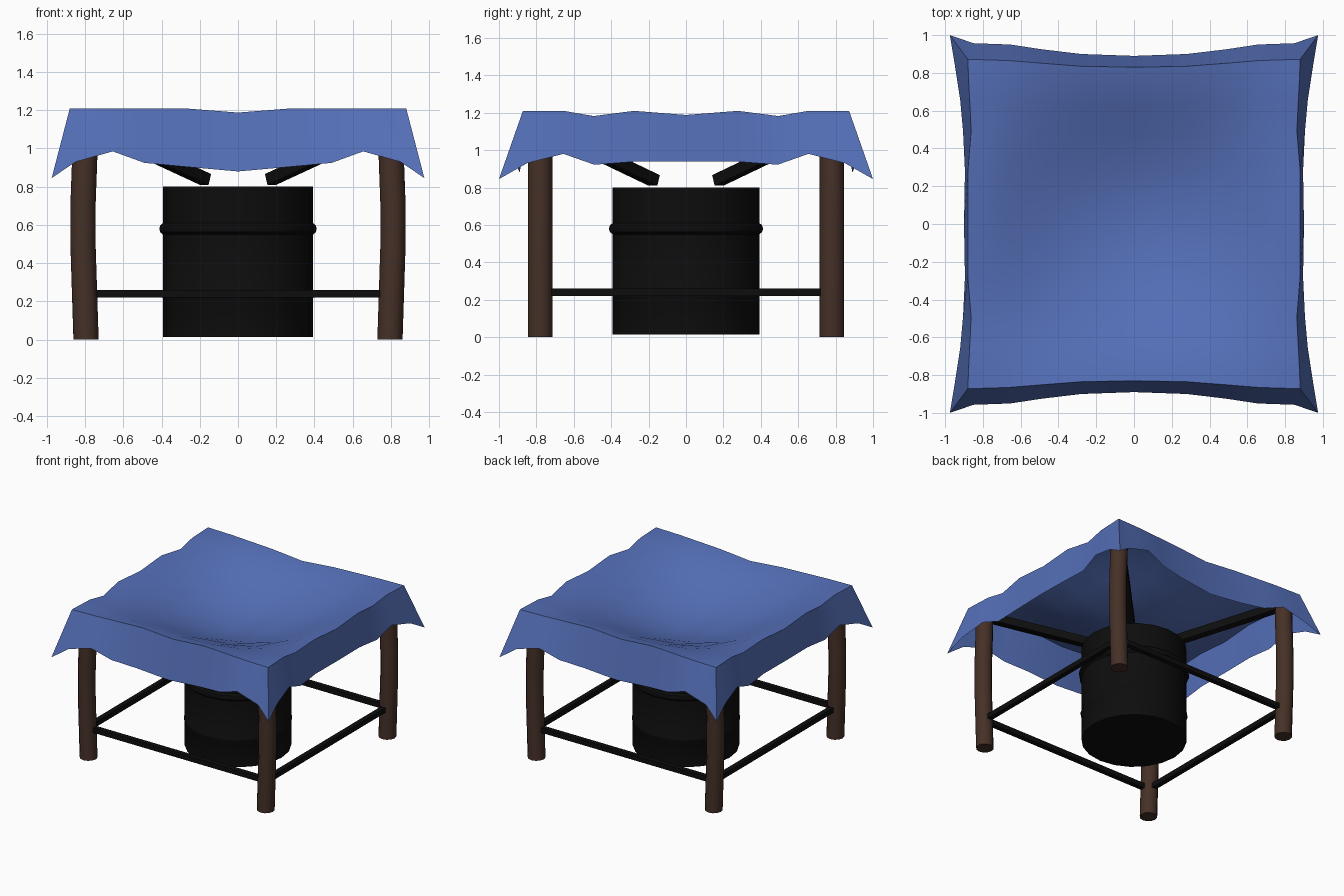
import bpy, bmesh, math
from mathutils import Vector

if "Cube" in bpy.data.objects:
    bpy.data.objects.remove(bpy.data.objects["Cube"])


def material(name, rgb):
    m = bpy.data.materials.new(name)
    m.diffuse_color = (*rgb, 1)
    m.use_nodes = True
    m.node_tree.nodes["Principled BSDF"].inputs["Base Color"].default_value = m.diffuse_color
    return m


BLUE = material("blue_tarp", (0.09, 0.16, 0.48))
BROWN = material("brown_wood", (0.06, 0.03, 0.02))
BLACK = material("black_metal", (0.004, 0.004, 0.004))


def make(name, verts, faces, mat, angle=35):
    me = bpy.data.meshes.new(name)
    me.from_pydata(verts, [], faces)
    me.materials.append(mat)
    ob = bpy.data.objects.new(name, me)
    bpy.context.collection.objects.link(ob)
    bpy.ops.object.select_all(action='DESELECT')
    ob.select_set(True)
    bpy.context.view_layer.objects.active = ob
    bpy.ops.object.shade_smooth_by_angle(angle=math.radians(angle))
    return ob


def lathe(name, rings, n, mat, cap_top=True):
    """Stack of circles (cx, cy, z, r) joined into a tube."""
    verts = [(cx + r * math.cos(2 * math.pi * k / n), cy + r * math.sin(2 * math.pi * k / n), z)
             for cx, cy, z, r in rings for k in range(n)]
    faces = [(a * n + k, a * n + (k + 1) % n, (a + 1) * n + (k + 1) % n, (a + 1) * n + k)
             for a in range(len(rings) - 1) for k in range(n)]
    faces.append(tuple(range(n - 1, -1, -1)))
    if cap_top:
        faces.append(tuple((len(rings) - 1) * n + k for k in range(n)))
    return make(name, verts, faces, mat)


def bar(name, a, b, w, h, mat):
    """Box beam from a to b."""
    a, b = Vector(a), Vector(b)
    d = (b - a).normalized()
    side = d.cross(Vector((0, 0, 1))).normalized()
    up = side.cross(d)
    corners = [(-1, -1), (1, -1), (1, 1), (-1, 1)]
    verts = [p + side * s * w / 2 + up * t * h / 2 for p in (a, b) for s, t in corners]
    faces = [(0, 1, 2, 3), (7, 6, 5, 4)] + [(k, k + 4, (k + 1) % 4 + 4, (k + 1) % 4) for k in range(4)]
    ob = make(name, verts, faces, mat)
    bm = bmesh.new()
    bm.from_mesh(ob.data)
    bmesh.ops.recalc_face_normals(bm, faces=bm.faces)
    bm.to_mesh(ob.data)
    bm.free()
    return ob


# Tarp: sagging sheet with wavy rim and flared skirt, half-edge tables mirrored
M = 5
K = [0, .28, .5, .66, .78, .88]
RIM_Y = [.83, .835, .852, .865, .869, .872]
RIM_X = [.88, .88, .862, .87, .876, .88]
DIP_F = [.022, 0, 0, 0, 0, 0]
DIP_S = [.022, 0, .028, 0, 0, 0]
HEM = [0, .28, .49, .655, .85, .975]
HEM_Y = [.89, .90, .925, .95, .957, 1.0]
HEM_X = [.90, .895, .905, .92, .95, .975]
HEM_ZF = [.88, .905, .925, .985, .93, .845]
HEM_ZS = [.94, .938, .922, .98, .93, .845]
SAG = .26


def sgn(v):
    return (v > 0) - (v < 0)


verts, index = [], {}
for i in range(-M, M + 1):
    for j in range(-M, M + 1):
        a, b = abs(i), abs(j)
        u, v = K[a] / .88, K[b] / .88
        z = 1.21 - SAG * ((1 - u * u) * (1 - v * v)) ** 1.5
        z -= DIP_F[a] * v ** 6 + DIP_S[b] * u ** 6
        index[i, j] = len(verts)
        verts.append((sgn(i) * u * RIM_X[b], sgn(j) * v * RIM_Y[a], z))
faces = [(index[i, j], index[i + 1, j], index[i + 1, j + 1], index[i, j + 1])
         for i in range(-M, M) for j in range(-M, M)]
loop = ([(i, -M) for i in range(-M, M)] + [(M, j) for j in range(-M, M)]
        + [(i, M) for i in range(M, -M, -1)] + [(-M, j) for j in range(M, -M, -1)])
base = len(verts)
for i, j in loop:
    a, b = abs(i), abs(j)
    if b == M:
        verts.append((sgn(i) * HEM[a], sgn(j) * HEM_Y[a], HEM_ZF[a]))
    else:
        verts.append((sgn(i) * HEM_X[b], sgn(j) * HEM[b], HEM_ZS[b]))
for k, p in enumerate(loop):
    k2 = (k + 1) % len(loop)
    faces.append((index[p], base + k, base + k2, index[loop[k2]]))
make("tarp", verts, faces, BLUE, 40)

# Bowed wooden legs and diagonal braces towards the barrel
for sx, fx in ((-1, "left"), (1, "right")):
    for sy, fy in ((-1, "front"), (1, "back")):
        path = [(.795, 0), (.803, .25), (.811, .5), (.811, .7), (.802, .95), (.795, 1.19)]
        lathe(f"{fy}_{fx}_leg", [(sx * x, sy * .78, z, .066) for x, z in path], 12, BROWN)
        bar(f"{fy}_{fx}_brace", (sx * .17, sy * .17, .838), (sx * .8, sy * .78, 1.13), .065, .06, BLACK)

# Low rails between the legs
for s, f, g in ((-1, "front", "left"), (1, "back", "right")):
    bar(f"{f}_rail", (-.8, s * .78, .24), (.8, s * .78, .24), .04, .04, BLACK)
    bar(f"{g}_rail", (s * .8, -.78, .24), (s * .8, .78, .24), .04, .04, BLACK)

# Open barrel with two hoops
profile = [(.015, .392), (.215, .392), (.225, .398), (.245, .398), (.255, .392), (.55, .392), (.562, .407),
           (.58, .412), (.598, .407), (.61, .392), (.80, .392)]
lathe("barrel", [(0, 0, z, r) for z, r in profile], 20, BLACK, cap_top=False)
